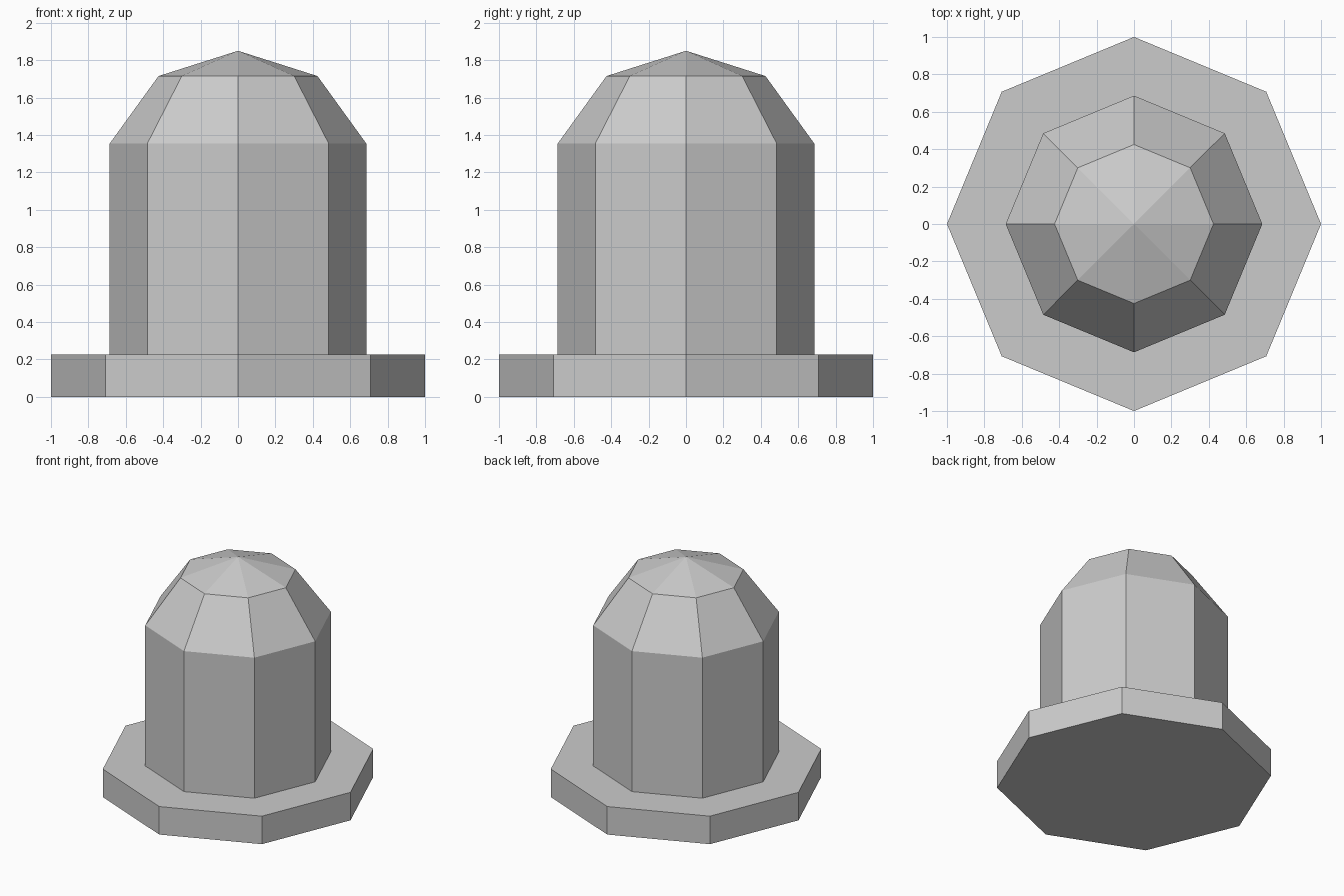
import bpy, bmesh
from math import cos, sin, pi

if "Cube" in bpy.data.objects:
    bpy.data.objects.remove(bpy.data.objects["Cube"])

SIDES = 8


def lathe(name, profile, apex_z):
    """Eight-sided turned solid: rings of (radius, z), flat base, pointed top."""
    bm = bmesh.new()
    rings = [[bm.verts.new((r * cos(2 * pi * i / SIDES), r * sin(2 * pi * i / SIDES), z))
              for i in range(SIDES)] for r, z in profile]
    apex = bm.verts.new((0, 0, apex_z))
    bm.faces.new(rings[0][::-1])
    for i in range(SIDES):
        j = (i + 1) % SIDES
        for low, high in zip(rings, rings[1:]):
            bm.faces.new((low[i], low[j], high[j], high[i]))
        bm.faces.new((rings[-1][i], rings[-1][j], apex))
    bmesh.ops.recalc_face_normals(bm, faces=bm.faces)
    mesh = bpy.data.meshes.new(name)
    bm.to_mesh(mesh)
    bm.free()
    obj = bpy.data.objects.new(name, mesh)
    bpy.context.collection.objects.link(obj)
    return obj


# One watertight piece: wide flange, upright barrel, sloped shoulder, shallow pointed cap
lathe("domed_stud", [
    (1.0, 0.0), (1.0, 0.225),        # flange
    (0.686, 0.225), (0.686, 1.354),  # barrel
    (0.425, 1.715),                  # shoulder
], 1.85)
